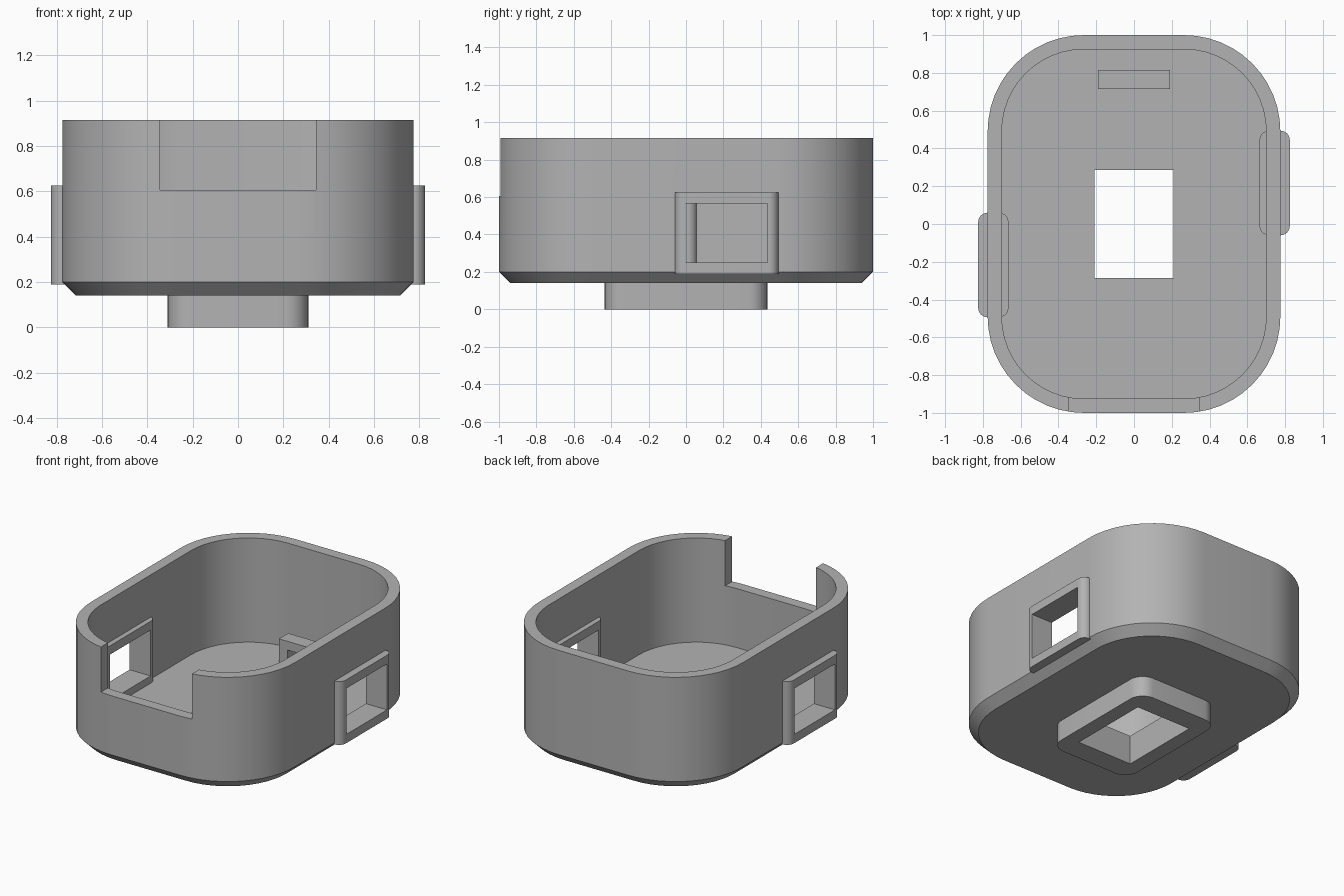
import bpy, bmesh, math

cube = bpy.data.objects.get("Cube")
if cube:
    bpy.data.objects.remove(cube, do_unlink=True)

grey = bpy.data.materials.new("plain grey")
grey.use_nodes = True
grey.diffuse_color = (0.45, 0.45, 0.45, 1)
grey.node_tree.nodes["Principled BSDF"].inputs["Base Color"].default_value = (0.45, 0.45, 0.45, 1)


def ring(hx, hy, r, z, cx=0, cy=0, steps=12):
    """Rounded rectangle outline; a zero radius gives square corners."""
    pts = []
    for q, (sx, sy) in enumerate([(1, 1), (-1, 1), (-1, -1), (1, -1)]):
        for i in range(steps + 1 if r else 1):
            a = math.pi / 2 * (q + i / steps)
            pts.append((cx + sx * (hx - r) + r * math.cos(a),
                        cy + sy * (hy - r) + r * math.sin(a), z))
    return pts


def loft(name, rings):
    """Skin a stack of outlines into a closed solid."""
    bm = bmesh.new()
    loops = [[bm.verts.new(p) for p in pts] for pts in rings]
    n = len(loops[0])
    bm.faces.new(loops[0][::-1])
    bm.faces.new(loops[-1])
    for lo, hi in zip(loops, loops[1:]):
        for i in range(n):
            j = (i + 1) % n
            bm.faces.new((lo[i], lo[j], hi[j], hi[i]))
    mesh = bpy.data.meshes.new(name)
    bm.to_mesh(mesh)
    bm.free()
    mesh.materials.append(grey)
    obj = bpy.data.objects.new(name, mesh)
    bpy.context.collection.objects.link(obj)
    return obj


def box(name, x0, x1, y0, y1, z0, z1, r=0, steps=8):
    hx, hy = (x1 - x0) / 2, (y1 - y0) / 2
    return loft(name, [ring(hx, hy, r, z, (x0 + x1) / 2, (y0 + y1) / 2, steps) for z in (z0, z1)])


def activate(obj):
    bpy.ops.object.select_all(action="DESELECT")
    obj.select_set(True)
    bpy.context.view_layer.objects.active = obj


def cut(obj, cutter):
    """Subtract the cutter and discard it."""
    cutter.hide_render = True
    mod = obj.modifiers.new("cut", "BOOLEAN")
    mod.operation = "DIFFERENCE"
    mod.solver = "EXACT"
    mod.object = cutter
    activate(obj)
    bpy.ops.object.modifier_apply(modifier=mod.name)
    bpy.data.objects.remove(cutter, do_unlink=True)


# Tray with chamfered base, cavity, front notch and floor opening
FLOOR, RIM = 0.2, 0.915
tray = loft("tray", [ring(0.715, 0.94, 0.45, 0.14),
                     ring(0.775, 1.0, 0.51, 0.2),
                     ring(0.775, 1.0, 0.51, RIM)])
cut(tray, loft("cavity_cutter", [ring(0.7, 0.925, 0.435, FLOOR), ring(0.7, 0.925, 0.435, 1.1)]))
cut(tray, box("notch_cutter", -0.345, 0.345, -1.1, -0.8, 0.605, 1.1))
cut(tray, box("floor_cutter", -0.208, 0.208, -0.285, 0.285, -0.1, 0.5))

# Hollow foot under the tray
foot = box("foot", -0.31, 0.31, -0.435, 0.435, 0, 0.15, 0.1)
cut(foot, box("foot_cutter", -0.208, 0.208, -0.285, 0.285, -0.1, 0.5))

# Side window frames, staggered along the depth
parts = [tray, foot]
for side, label in ((1, "left"), (-1, "right")):
    mid = side * 0.217
    frame = box(label + "_window_frame", side * 0.745 - 0.08, side * 0.745 + 0.08,
                mid - 0.277, mid + 0.277, 0.19, 0.625, 0.05)
    for target, gap in ((frame, 0), (tray, 0.02)):
        cut(target, box("window_cutter", side * 0.75 - 0.2, side * 0.75 + 0.2,
                        mid - 0.22 - gap, mid + 0.22 + gap, 0.25 - gap, 0.565 + gap))
    parts.append(frame)

# Small tie loop on the floor near the back
loop = box("tie_loop", -0.19, 0.19, 0.715, 0.815, FLOOR - 0.02, 0.36)
cut(loop, box("loop_cutter", -0.126, 0.126, 0.6, 0.9, 0.1, 0.3))
parts.append(loop)

for obj in parts:
    activate(obj)
    bpy.ops.object.shade_smooth_by_angle(angle=math.radians(30))
